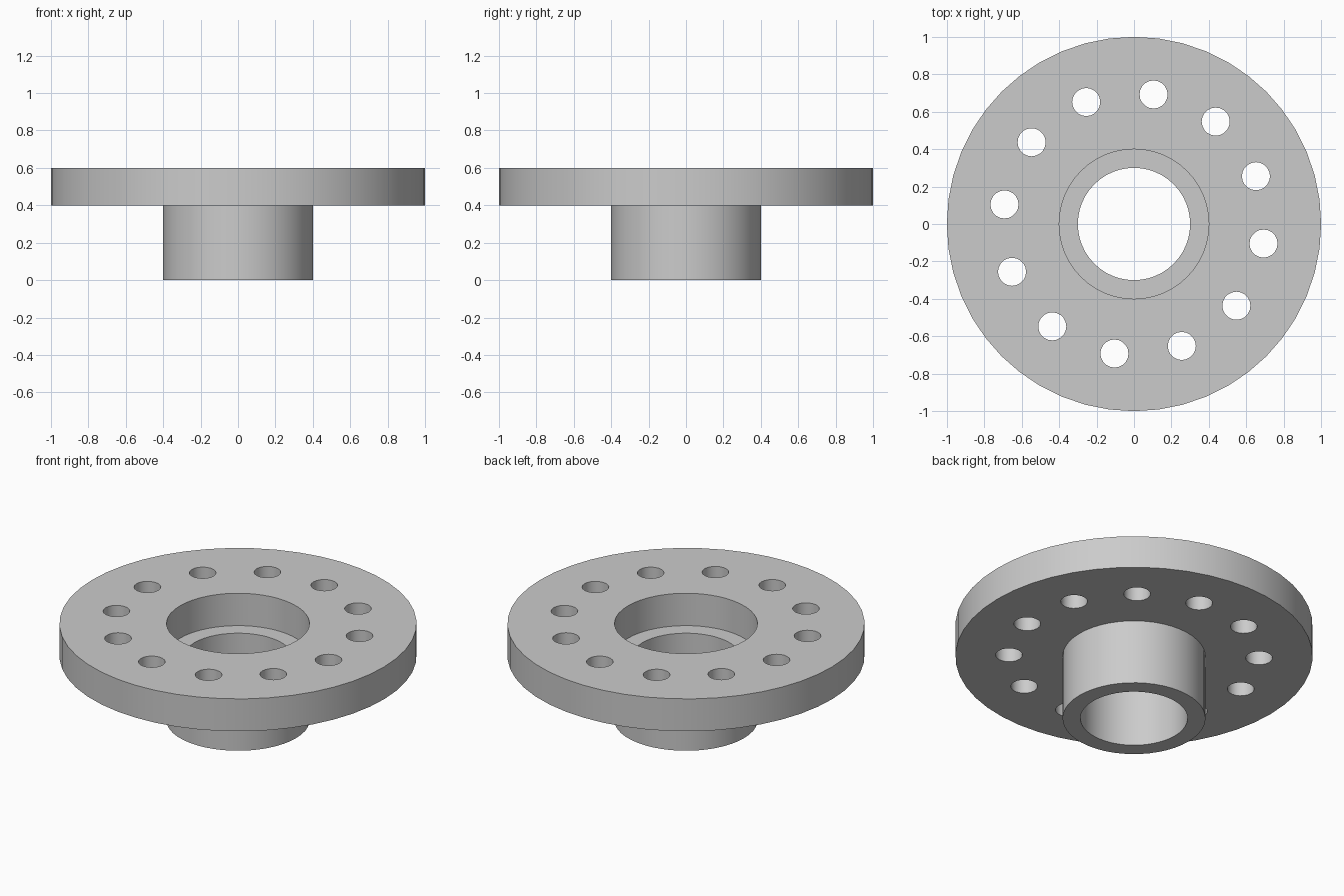
import bpy
import bmesh
from math import cos, sin, pi, radians
from mathutils import Vector

if "Cube" in bpy.data.objects:
    bpy.data.objects.remove(bpy.data.objects["Cube"], do_unlink=True)

steel = bpy.data.materials.new("grey steel")
steel.use_nodes = True
grey = (0.6, 0.6, 0.6, 1)
steel.diffuse_color = grey
steel.node_tree.nodes["Principled BSDF"].inputs["Base Color"].default_value = grey


def add_circle(bm, radius, sides, z, cx=0, cy=0):
    """Add a closed loop of edges in a flat plane."""
    verts = [bm.verts.new((cx + radius * cos(2 * pi * i / sides),
                           cy + radius * sin(2 * pi * i / sides), z))
             for i in range(sides)]
    return [bm.edges.new((verts[i - 1], verts[i])) for i in range(sides)]


def pierced_disc(name, circles, bottom, height):
    """Fill between an outer circle and its holes, then extrude upward."""
    bm = bmesh.new()
    edges = []
    for radius, sides, cx, cy in circles:
        edges += add_circle(bm, radius, sides, bottom, cx, cy)
    bmesh.ops.triangle_fill(bm, edges=edges, use_beauty=True, normal=(0, 0, 1))
    result = bmesh.ops.extrude_face_region(bm, geom=bm.faces[:], use_keep_orig=True)
    top = [v for v in result["geom"] if isinstance(v, bmesh.types.BMVert)]
    bmesh.ops.translate(bm, verts=top, vec=Vector((0, 0, height)))
    bmesh.ops.recalc_face_normals(bm, faces=bm.faces[:])
    mesh = bpy.data.meshes.new(name)
    bm.to_mesh(mesh)
    bm.free()
    mesh.materials.append(steel)
    obj = bpy.data.objects.new(name, mesh)
    bpy.context.collection.objects.link(obj)
    bpy.ops.object.select_all(action="DESELECT")
    obj.select_set(True)
    bpy.context.view_layer.objects.active = obj
    bpy.ops.object.shade_smooth_by_angle(angle=radians(30))
    return obj


# Wide flange with a central bore and a ring of bolt holes
bolt_angles = [radians(21.4 + 30 * i) for i in range(12)]
bolt_holes = [(0.075, 20, 0.7 * cos(a), 0.7 * sin(a)) for a in bolt_angles]
pierced_disc("flange", [(1, 48, 0, 0), (0.4, 48, 0, 0)] + bolt_holes, 0.4, 0.2)

# Tubular hub below the flange, its rim forming the step inside the bore
pierced_disc("hub", [(0.4, 48, 0, 0), (0.3, 48, 0, 0)], 0, 0.4)
